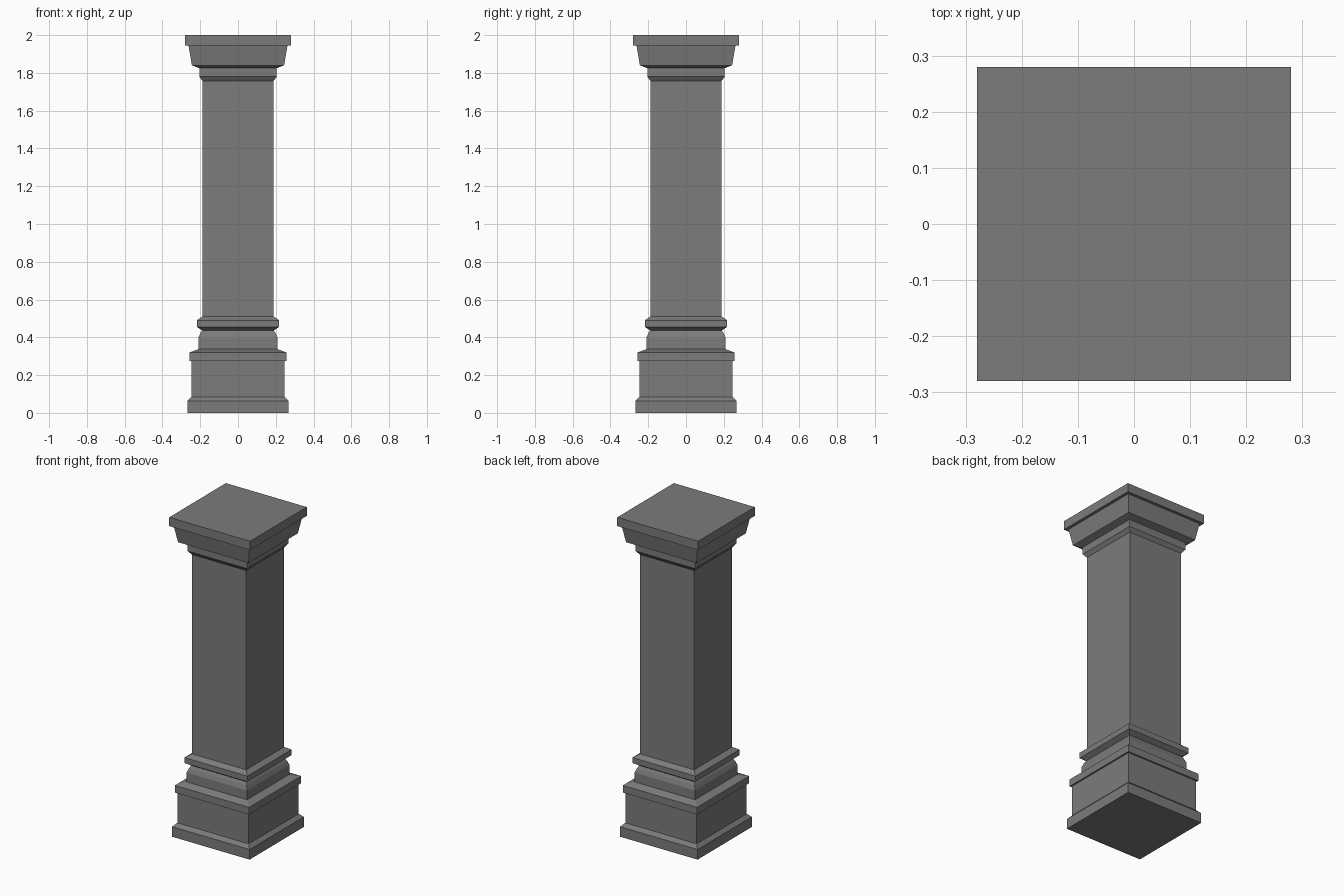
import bpy
import bmesh

# Remove the default cube
cube = bpy.data.objects.get("Cube")
if cube:
    bpy.data.objects.remove(cube, do_unlink=True)

# Single stone colour
stone = bpy.data.materials.new("grey_stone")
stone.use_nodes = True
GREY = (0.2, 0.2, 0.2, 1.0)
stone.diffuse_color = GREY
stone.node_tree.nodes["Principled BSDF"].inputs["Base Color"].default_value = GREY


def square_loft(name, profile, cap_bottom=False, cap_top=False):
    """Loft square sections through (half width, height) pairs."""
    bm = bmesh.new()
    corners = ((-1, -1), (1, -1), (1, 1), (-1, 1))
    rings = [[bm.verts.new((sx * r, sy * r, z)) for sx, sy in corners]
             for r, z in profile]
    for low, high in zip(rings, rings[1:]):
        for i in range(4):
            j = (i + 1) % 4
            bm.faces.new((low[i], low[j], high[j], high[i]))
    if cap_bottom:
        bm.faces.new(rings[0][::-1])
    if cap_top:
        bm.faces.new(rings[-1])
    mesh = bpy.data.meshes.new(name)
    bm.to_mesh(mesh)
    bm.free()
    mesh.materials.append(stone)
    obj = bpy.data.objects.new(name, mesh)
    bpy.context.collection.objects.link(obj)
    return obj


# Sections meet exactly, so only the outer ends are capped
FOOT, PLINTH, NECK, SHAFT = 0.268, 0.247, 0.19, 0.188

# Foot slab with bevelled top
square_loft("foot", [(FOOT, 0), (FOOT, 0.063), (PLINTH, 0.085)], cap_bottom=True)

# Plinth block with overhanging ledge
square_loft("plinth", [(PLINTH, 0.085), (PLINTH, 0.275), (0.257, 0.275),
                       (0.257, 0.32), (0.21, 0.337)])

# Base moulding tapering to a neck
square_loft("base_moulding", [(0.21, 0.337), (0.21, 0.395),
                              (0.2, 0.42), (NECK, 0.437)])

# Collar ring around the foot of the shaft
square_loft("base_collar", [(NECK, 0.437), (0.218, 0.455),
                            (0.218, 0.49), (SHAFT, 0.51)])

# Plain square shaft
square_loft("shaft", [(SHAFT, 0.51), (SHAFT, 1.757)])

# Necking band under the capital
square_loft("necking", [(SHAFT, 1.757), (0.205, 1.78), (0.205, 1.825)])

# Flared capital
square_loft("capital", [(0.205, 1.825), (0.244, 1.84), (0.262, 1.945)])

# Top slab
square_loft("top_slab", [(0.262, 1.945), (0.28, 1.945), (0.28, 2.0)], cap_top=True)
